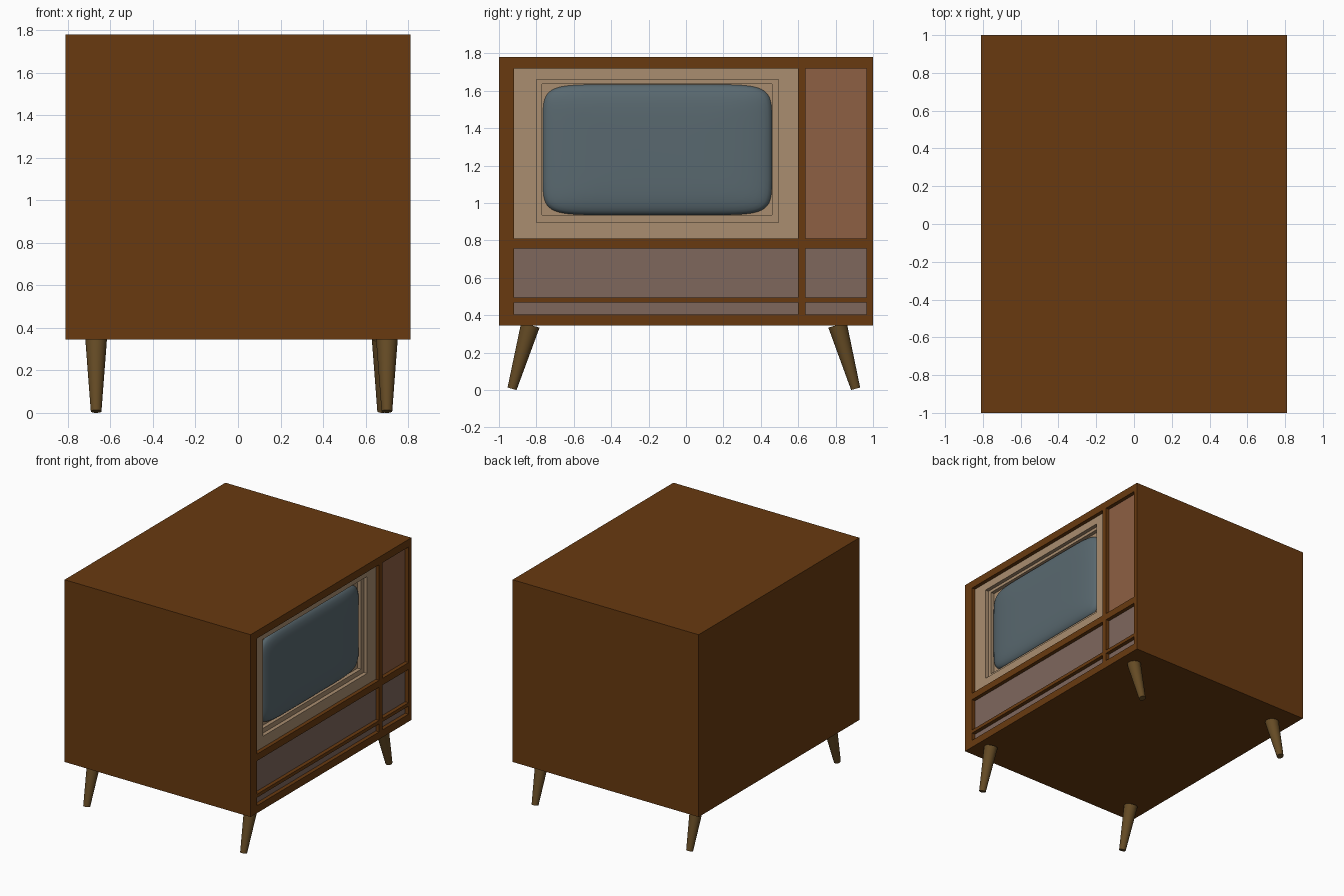
import bpy, bmesh, math
from mathutils import Vector

if "Cube" in bpy.data.objects:
    bpy.data.objects.remove(bpy.data.objects["Cube"])


def material(name, rgb):
    m = bpy.data.materials.new(name)
    m.diffuse_color = (*rgb, 1)
    m.use_nodes = True
    m.node_tree.nodes["Principled BSDF"].inputs["Base Color"].default_value = m.diffuse_color
    return m


WOOD = material("dark_wood", (0.14, 0.042, 0.005))
LEG = material("leg_wood", (0.13, 0.07, 0.018))
TAN = material("tan_surround", (0.40, 0.27, 0.16))
RUST = material("rust_panel", (0.27, 0.115, 0.057))
GREY = material("taupe_panel", (0.21, 0.135, 0.108))
GLASS = material("screen_glass", (0.10, 0.14, 0.16))


def finish(bm, name, mat, normals=True):
    if normals:
        bmesh.ops.recalc_face_normals(bm, faces=bm.faces)
    me = bpy.data.meshes.new(name)
    bm.to_mesh(me)
    bm.free()
    me.materials.append(mat)
    ob = bpy.data.objects.new(name, me)
    bpy.context.collection.objects.link(ob)
    return ob


def rect(bm, x, y0, y1, z0, z1):
    return [bm.verts.new((x, y, z)) for y, z in ((y0, z0), (y1, z0), (y1, z1), (y0, z1))]


def bridge(bm, a, b):
    n = len(a)
    for i in range(n):
        j = (i + 1) % n
        bm.faces.new((a[i], a[j], b[j], b[i]))


FX, BX, Z0, Z1 = 0.81, -0.81, 0.345, 1.78
PX = FX - 0.03
COLS = [(-0.92, 0.60), (0.64, 0.965)]
ROWS = [(0.404, 0.467), (0.494, 0.756), (0.81, 1.72)]

# Cabinet: box whose face is a grid with recessed openings
bm = bmesh.new()
ys = [-1] + [v for c in COLS for v in c] + [1]
zs = [Z0] + [v for r in ROWS for v in r] + [Z1]
grid = [[bm.verts.new((FX, y, z)) for z in zs] for y in ys]
for i in range(len(ys) - 1):
    for j in range(len(zs) - 1):
        q = [grid[i][j], grid[i + 1][j], grid[i + 1][j + 1], grid[i][j + 1]]
        if i % 2 and j % 2:
            bridge(bm, q, rect(bm, PX, ys[i], ys[i + 1], zs[j], zs[j + 1]))
        else:
            bm.faces.new(q)
back = rect(bm, BX, -1, 1, Z0, Z1)
bm.faces.new(back[::-1])
n, m = len(ys) - 1, len(zs) - 1
bm.faces.new([back[0], back[1]] + [grid[i][0] for i in range(n, -1, -1)])
bm.faces.new([back[1], back[2]] + [grid[n][j] for j in range(m, -1, -1)])
bm.faces.new([back[2], back[3]] + [grid[i][m] for i in range(n + 1)])
bm.faces.new([back[3], back[0]] + [grid[0][j] for j in range(m + 1)])
finish(bm, "cabinet", WOOD)

# Flat panels set into the openings
PANELS = [("lower_trim_left", 0, 0, GREY), ("lower_trim_right", 1, 0, GREY),
          ("speaker_panel_left", 0, 1, GREY), ("speaker_panel_right", 1, 1, GREY),
          ("control_panel", 1, 2, RUST)]
for name, c, r, mat in PANELS:
    bm = bmesh.new()
    bm.faces.new(rect(bm, PX, *COLS[c], *ROWS[r]))
    finish(bm, name, mat, False)

# Screen surround: stepped inward in two levels
bm = bmesh.new()
outer = (-0.80, 0.494, 0.897, 1.66)
inner = (-0.77, 0.461, 0.935, 1.637)
steps = [(PX, *COLS[0], *ROWS[2]), (PX, *outer), (PX - 0.03, *outer),
         (PX - 0.03, *inner), (PX - 0.06, *inner)]
loops = [rect(bm, *s) for s in steps]
for a, b in zip(loops, loops[1:]):
    bridge(bm, a, b)
bm.faces.new(loops[-1])
finish(bm, "screen_surround", TAN, False)

# Bulging screen: rounded-rectangle rings rising to a dome
bm = bmesh.new()
cy, cz, hy, hz = -0.153, 1.285, 0.613, 0.349
N, E = 64, 2 / 8
prev = None
for r in (1, 0.99, 0.965, 0.93, 0.88, 0.8, 0.68, 0.5, 0.25):
    x = PX - 0.06 + 0.055 * math.sqrt(1 - r ** 6)
    ring = []
    for k in range(N):
        t = 2 * math.pi * (k + 0.5) / N
        c, s = math.cos(t), math.sin(t)
        ring.append(bm.verts.new((x, cy + r * hy * math.copysign(abs(c) ** E, c),
                                  cz + r * hz * math.copysign(abs(s) ** E, s))))
    if prev:
        bridge(bm, prev, ring)
    prev = ring
bm.faces.new(prev)
for f in bm.faces:
    f.smooth = True
finish(bm, "screen", GLASS, False)

# Splayed tapered legs
for name, x, y_top, y_foot in (("leg_near_left", -0.667, -0.832, -0.93),
                               ("leg_near_right", 0.70, -0.832, -0.93),
                               ("leg_far_left", -0.667, 0.81, 0.907),
                               ("leg_far_right", 0.68, 0.81, 0.907)):
    top, foot = Vector((x, y_top, 0.348)), Vector((x, y_foot, 0.007))
    axis = top - foot
    bpy.ops.mesh.primitive_cone_add(vertices=32, radius1=0.025, radius2=0.051,
                                    depth=axis.length, location=(top + foot) / 2,
                                    rotation=axis.to_track_quat('Z', 'Y').to_euler())
    leg = bpy.context.object
    leg.name = name
    leg.data.materials.append(LEG)
    bpy.ops.object.shade_smooth_by_angle()
